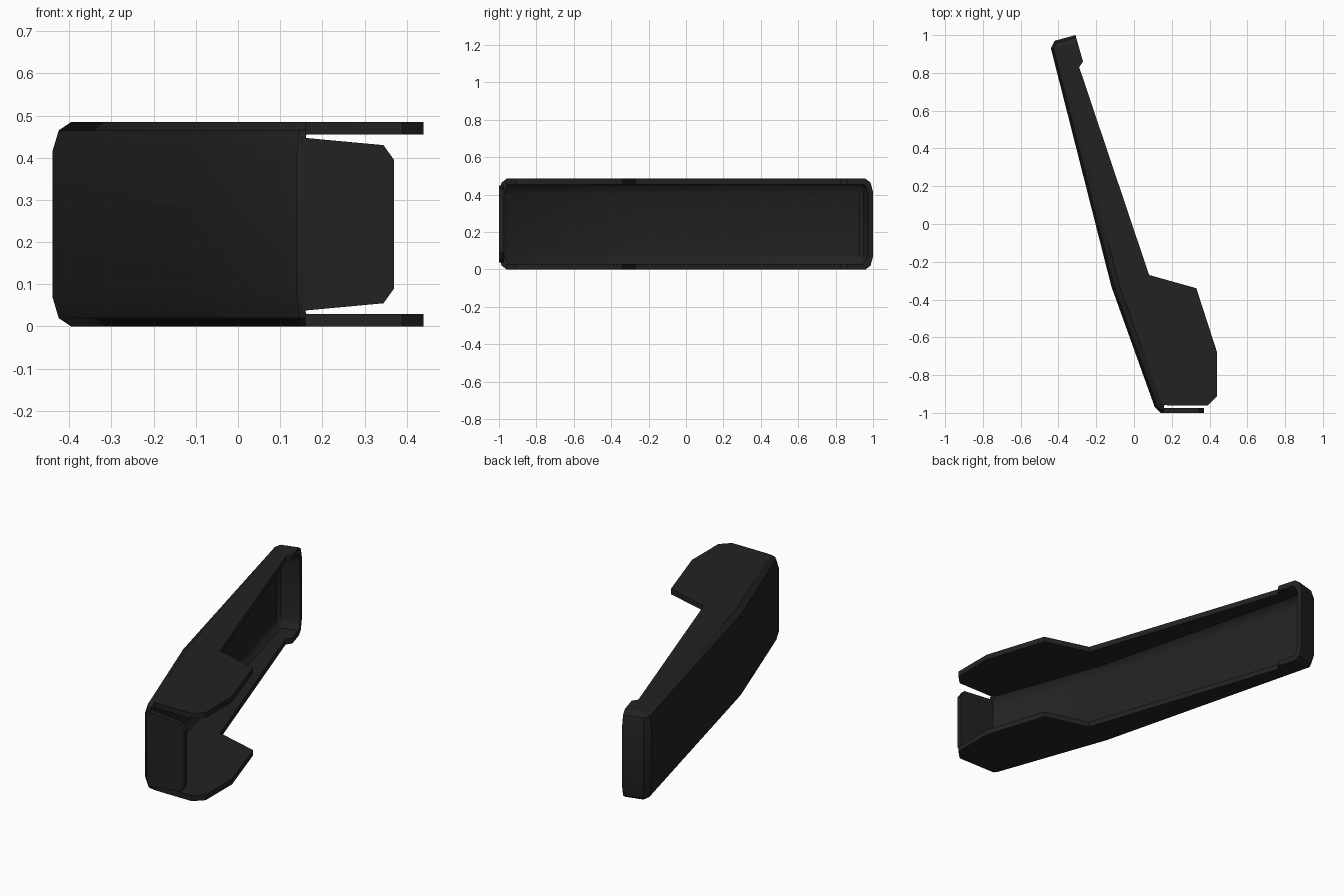
import bpy, bmesh
from mathutils import Vector

if "Cube" in bpy.data.objects:
    bpy.data.objects.remove(bpy.data.objects["Cube"])

H = 0.485
mat = bpy.data.materials.new("charcoal black")
mat.diffuse_color = (0.016, 0.016, 0.016, 1)
mat.use_nodes = True
mat.node_tree.nodes["Principled BSDF"].inputs["Base Color"].default_value = mat.diffuse_color

# closed outer side of the shell, from the rear tip down the spine to the front
spine = [Vector(p) for p in [(-0.31, 1.0), (-0.42, 0.97), (-0.44, 0.93), (-0.12, -0.33),
                             (0.11, -0.97), (0.14, -1.0), (0.16, -1.0)]]
# free edge of both side plates, from the front back to the rear tip
free = [(0.18, -0.96), (0.39, -0.96), (0.44, -0.91), (0.44, -0.68), (0.33, -0.34),
        (0.08, -0.27), (-0.29, 0.83), (-0.27, 0.86)]
slide = [Vector((0.04, -0.14)).normalized(), Vector((0, 1))]


def offset(d):
    """Mitred inward offset of the spine; the two ends slide along the free edge."""
    dirs = [(b - a).normalized() for a, b in zip(spine, spine[1:])]
    nrm = [Vector((-v.y, v.x)) for v in dirs]
    out = [spine[0] + slide[0] * d / slide[0].dot(nrm[0])]
    for i in range(1, len(spine) - 1):
        m = nrm[i - 1] + nrm[i]
        out.append(spine[i] + m * d / m.dot(nrm[i]))
    out.append(spine[-1] + slide[1] * d / slide[1].dot(nrm[-1]))
    return out


def finish(bm, name):
    bmesh.ops.recalc_face_normals(bm, faces=bm.faces)
    me = bpy.data.meshes.new(name)
    bm.to_mesh(me)
    bm.free()
    me.materials.append(mat)
    ob = bpy.data.objects.new(name, me)
    bpy.context.collection.objects.link(ob)
    bpy.ops.object.select_all(action='DESELECT')
    ob.select_set(True)
    bpy.context.view_layer.objects.active = ob
    bpy.ops.object.shade_smooth_by_angle(angle=0.6)
    return ob


# channel shell: outer and inner skins with chamfered long edges
bm = bmesh.new()


def skin(levels):
    levels = levels + [(H - z, d) for z, d in reversed(levels)]
    rows = [[bm.verts.new((p.x, p.y, z)) for p in offset(d)] for z, d in levels]
    for a, b in zip(rows, rows[1:]):
        for i in range(len(a) - 1):
            bm.faces.new((a[i], a[i + 1], b[i + 1], b[i]))
    return rows


outer = skin([(0, 0.042), (0.02, 0.014), (0.07, 0)])
inner = skin([(0.03, 0.053), (0.045, 0.038), (0.085, 0.026)])

# end strips joining the two skins
for e in (0, -1):
    for k in range(len(outer) - 1):
        bm.faces.new((outer[k][e], outer[k + 1][e], inner[k + 1][e], inner[k][e]))

# lower and upper side plates with their rims
for k, zo, zi in ((0, 0, 0.03), (-1, H, H - 0.03)):
    fo = [bm.verts.new((x, y, zo)) for x, y in free]
    fi = [bm.verts.new((x, y, zi)) for x, y in free]
    bm.faces.new(outer[k] + fo)
    bm.faces.new(inner[k] + fi)
    ro = [outer[k][-1]] + fo + [outer[k][0]]
    ri = [inner[k][-1]] + fi + [inner[k][0]]
    for i in range(len(ro) - 1):
        bm.faces.new((ro[i], ro[i + 1], ri[i + 1], ri[i]))
finish(bm, "channel_shell")

# front flap: tapered plate with clipped corners
bm = bmesh.new()
half = [(0.15, 0.037), (0.345, 0.055), (0.37, 0.09)]
prof = half + [(x, H - z) for x, z in reversed(half)]
front = [bm.verts.new((x, -1.0, z)) for x, z in prof]
back = [bm.verts.new((x, -0.974, z)) for x, z in prof]
bm.faces.new(front)
bm.faces.new(back)
for i in range(len(prof)):
    j = (i + 1) % len(prof)
    bm.faces.new((front[i], front[j], back[j], back[i]))
finish(bm, "front_flap")
